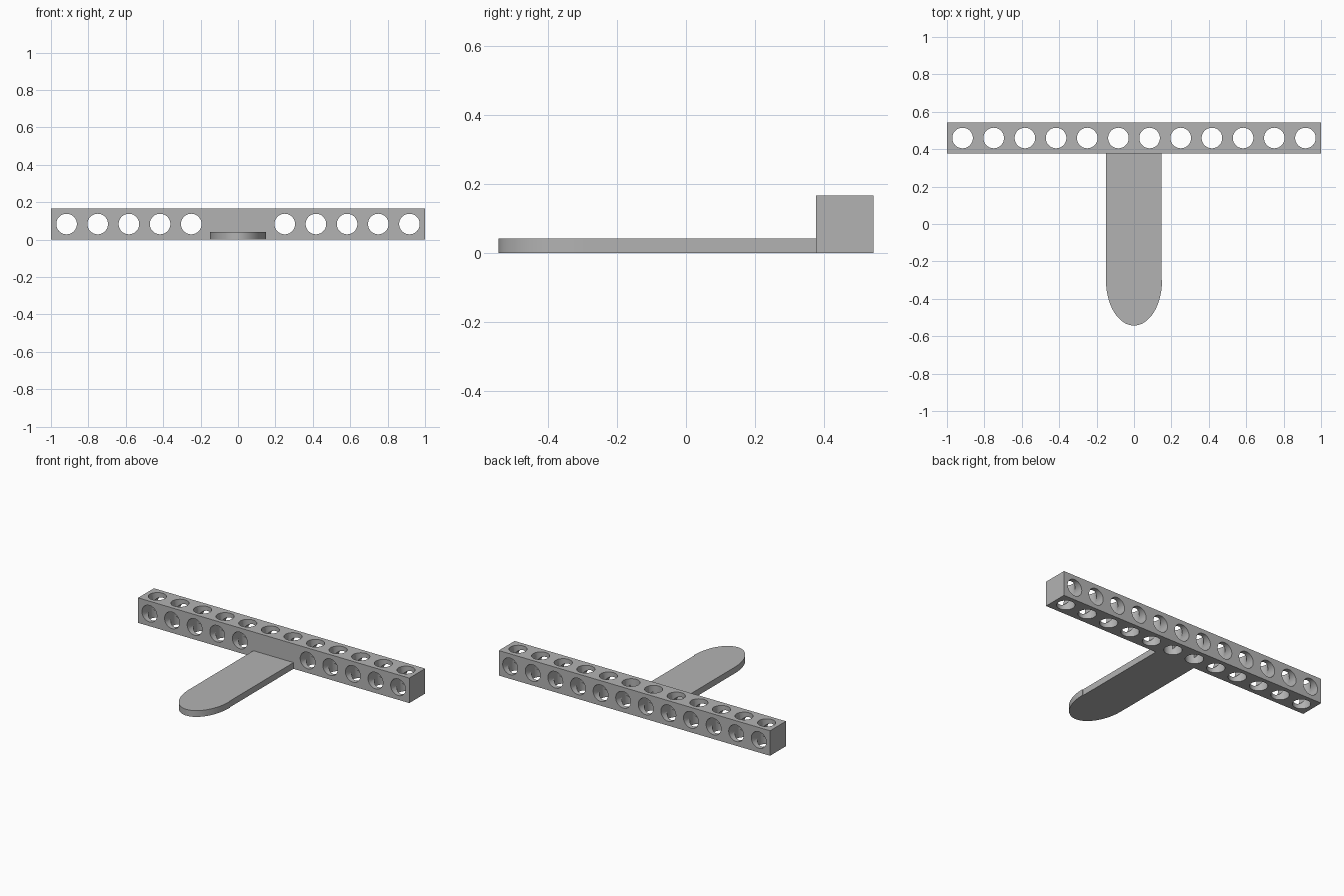
import bpy, bmesh, math
from mathutils import Matrix, Vector

cube = bpy.data.objects.get("Cube")
if cube:
    bpy.data.objects.remove(cube, do_unlink=True)

PITCH = 1 / 6            # hole spacing, also the beam thickness
RADIUS = 0.055
BACK = 0.543             # rear face of the beam
FRONT = BACK - PITCH
MID_Y = BACK - PITCH / 2
MID_Z = PITCH / 2

grey = bpy.data.materials.new("plain_grey")
grey.use_nodes = True
colour = (0.45, 0.45, 0.45, 1)
grey.diffuse_color = colour
grey.node_tree.nodes["Principled BSDF"].inputs["Base Color"].default_value = colour


def make_object(name, bm):
    bmesh.ops.recalc_face_normals(bm, faces=bm.faces)
    mesh = bpy.data.meshes.new(name)
    bm.to_mesh(mesh)
    bm.free()
    obj = bpy.data.objects.new(name, mesh)
    mesh.materials.append(grey)
    bpy.context.collection.objects.link(obj)
    return obj


def select_only(obj):
    bpy.ops.object.select_all(action='DESELECT')
    obj.select_set(True)
    bpy.context.view_layer.objects.active = obj


def add_pin(bm, start, end):
    # round cutter running from start to end
    axis = end - start
    turn = axis.to_track_quat('Z', 'Y').to_matrix().to_4x4()
    bmesh.ops.create_cone(bm, cap_ends=True, segments=48, radius1=RADIUS,
                          radius2=RADIUS, depth=axis.length,
                          matrix=Matrix.Translation((start + end) / 2) @ turn)


def drill(obj, name, pins):
    bm = bmesh.new()
    for start, end in pins:
        add_pin(bm, start, end)
    cutter = make_object(name, bm)
    cutter.hide_render = True
    mod = obj.modifiers.new(name, 'BOOLEAN')
    mod.operation = 'DIFFERENCE'
    mod.solver = 'EXACT'
    mod.object = cutter
    select_only(obj)
    bpy.ops.object.modifier_apply(modifier=mod.name)
    bpy.data.objects.remove(cutter, do_unlink=True)


# Square beam
bm = bmesh.new()
bmesh.ops.create_cube(bm, size=1, matrix=Matrix.Translation((0, MID_Y, MID_Z))
                      @ Matrix.Diagonal((2, PITCH, PITCH, 1)))
beam = make_object("beam", bm)

# Holes along the beam; the middle two stay closed at the front
upright, across = [], []
for i in range(12):
    x = (i - 5.5) * PITCH
    upright.append((Vector((x, MID_Y, -0.1)), Vector((x, MID_Y, 0.3))))
    near = FRONT + 0.04 if i in (5, 6) else FRONT - 0.1
    across.append((Vector((x, near, MID_Z)), Vector((x, BACK + 0.1, MID_Z))))
drill(beam, "upright_holes", upright)
drill(beam, "cross_holes", across)

# Flat tongue with an elliptical tip
tip_y = -0.3
outline = [(0.146, tip_y), (0.146, FRONT + 0.01), (-0.15, FRONT + 0.01)]
for i in range(49):
    a = math.pi * (1 + i / 48)
    outline.append((0.15 * math.cos(a), tip_y + (BACK + tip_y) * math.sin(a)))
bm = bmesh.new()
base = bm.faces.new([bm.verts.new((x, y, 0)) for x, y in outline])
top = bmesh.ops.extrude_face_region(bm, geom=[base])["geom"]
bmesh.ops.translate(bm, vec=(0, 0, PITCH / 4),
                    verts=[v for v in top if isinstance(v, bmesh.types.BMVert)])
tongue = make_object("tongue", bm)

for obj in (beam, tongue):
    select_only(obj)
    bpy.ops.object.shade_smooth_by_angle(angle=math.radians(30))
